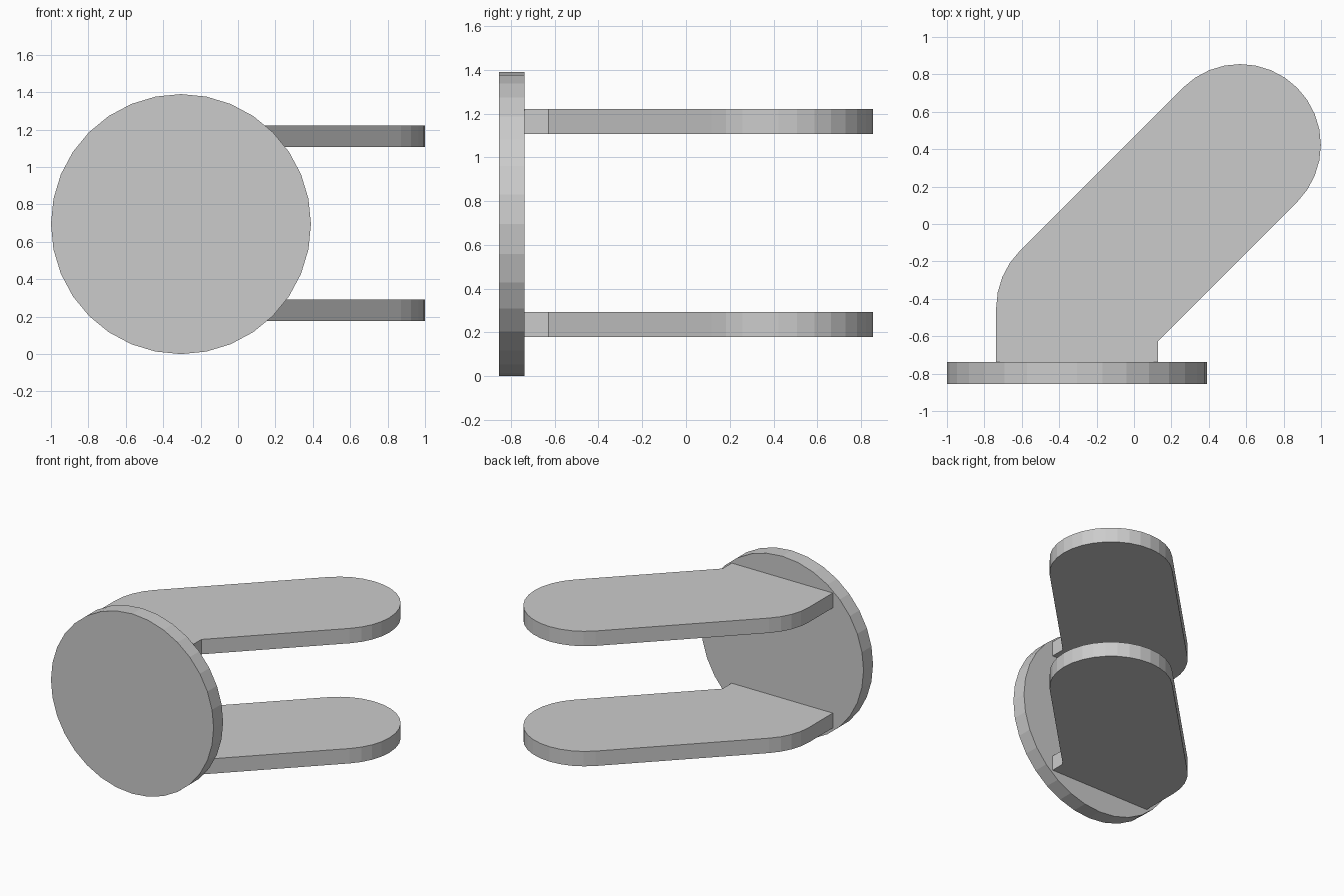
import bpy, bmesh
from math import sin, cos, radians, pi
from mathutils import Matrix

if "Cube" in bpy.data.objects:
    bpy.data.objects.remove(bpy.data.objects["Cube"])

R = 0.432                 # half width of an arm
BACK = -0.739             # plane where the arms meet the disc
TIP = (0.567, 0.423)
BEND = (-0.305, -0.449)


def arc(centre, start, end, steps):
    return [(centre[0] + R * cos(radians(start + (end - start) * i / steps)),
             centre[1] + R * sin(radians(start + (end - start) * i / steps)))
            for i in range(steps + 1)]


def finish(name, bm):
    bmesh.ops.recalc_face_normals(bm, faces=bm.faces)
    mesh = bpy.data.meshes.new(name)
    bm.to_mesh(mesh)
    bm.free()
    obj = bpy.data.objects.new(name, mesh)
    bpy.context.collection.objects.link(obj)


def arm(name, z, thickness):
    # angled plate outline: foot, outer bend, rounded tip, inner corner
    inner = BEND[0] + R
    inner_y = TIP[1] - TIP[0] + inner - R * 2 ** 0.5
    outline = [(inner, BACK), (BEND[0] - R, BACK)]
    outline += arc(BEND, 180, 135, 4) + arc(TIP, 135, -45, 16)
    outline.append((inner, inner_y))
    bm = bmesh.new()
    face = bm.faces.new([bm.verts.new((x, y, z)) for x, y in outline])
    top = bmesh.ops.extrude_face_region(bm, geom=[face])["geom"]
    bmesh.ops.translate(bm, vec=(0, 0, thickness),
                        verts=[v for v in top if isinstance(v, bmesh.types.BMVert)])
    finish(name, bm)


# round plate at the front
bm = bmesh.new()
bmesh.ops.create_cone(bm, cap_ends=True, segments=32, radius1=0.695, radius2=0.695,
                      depth=0.116,
                      matrix=Matrix.Translation((-0.305, -0.797, 0.695))
                      @ Matrix.Rotation(pi / 2, 4, 'X'))
finish("round_plate", bm)

# two identical parallel arms
arm("lower_arm", 0.178, 0.115)
arm("upper_arm", 1.106, 0.115)
